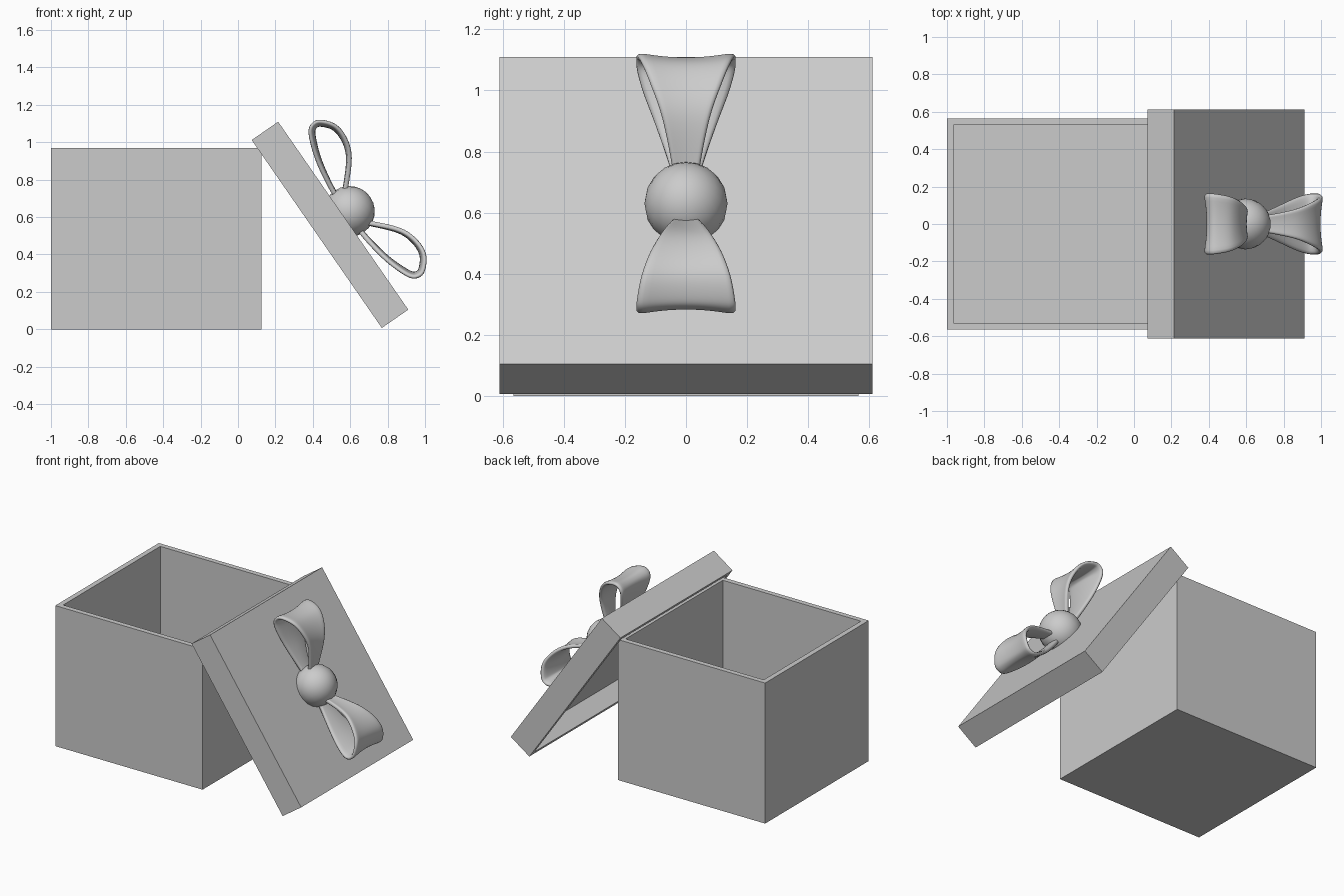
import bpy, bmesh, math
from mathutils import Matrix, Vector

if "Cube" in bpy.data.objects:
    bpy.data.objects.remove(bpy.data.objects["Cube"])

# Lid frame: local x runs down the slope, local z points out of the lid
LID = Matrix.Translation((0.5625, 0, 0.6075)) @ Matrix.Rotation(math.radians(55.3), 4, 'Y')


def add_object(name, bm, matrix=Matrix()):
    bmesh.ops.recalc_face_normals(bm, faces=bm.faces[:])
    mesh = bpy.data.meshes.new(name)
    bm.to_mesh(mesh)
    bm.free()
    obj = bpy.data.objects.new(name, mesh)
    obj.matrix_world = matrix
    bpy.context.collection.objects.link(obj)
    return obj


def tray(name, lo, hi, wall, floor, open_dir, matrix=Matrix()):
    """Hollow block, open on its +z or -z side."""
    lo, hi = Vector(lo), Vector(hi)
    bm = bmesh.new()
    bmesh.ops.create_cube(bm, size=1)
    for v in bm.verts:
        v.co = [(lo[i] + hi[i]) / 2 + v.co[i] * (hi[i] - lo[i]) for i in range(3)]
    bm.normal_update()
    face = max(bm.faces, key=lambda f: f.normal.z * open_dir)
    bmesh.ops.inset_region(bm, faces=[face], thickness=wall)
    inner = bmesh.ops.extrude_discrete_faces(bm, faces=[face])['faces'][0]
    depth = hi.z - lo.z - floor
    bmesh.ops.translate(bm, verts=inner.verts[:], vec=(0, 0, -open_dir * depth))
    return add_object(name, bm, matrix)


tray("box", (-1, -0.565, 0), (0.125, 0.565, 0.97), 0.05, 0.05, 1)
tray("lid", (-0.611, -0.611, -0.172), (0.611, 0.611, 0), 0.045, 0.05, -1, LID)

# Knot: ball sunk into the lid, trimmed just below its surface
bm = bmesh.new()
bmesh.ops.create_uvsphere(bm, u_segments=20, v_segments=12, radius=0.136)
bmesh.ops.translate(bm, verts=bm.verts[:], vec=(0, 0, 0.04))
cut = bmesh.ops.bisect_plane(bm, geom=bm.verts[:] + bm.edges[:] + bm.faces[:],
                             plane_co=(0, 0, -0.01), plane_no=(0, 0, -1), clear_outer=True)
bmesh.ops.contextual_create(bm, geom=[e for e in cut['geom_cut']
                                      if isinstance(e, bmesh.types.BMEdge)])
for f in bm.faces:
    f.smooth = len(f.verts) < 5
add_object("bow_knot", bm, LID)

# Ribbon loop: distance along lid, height above lid, half width
PATH = [(0.05, 0.02, 0.045), (0.14, 0.015, 0.05), (0.305, 0.038, 0.1),
        (0.42, 0.072, 0.143), (0.487, 0.106, 0.162), (0.508, 0.15, 0.164),
        (0.494, 0.196, 0.162), (0.425, 0.251, 0.146), (0.33, 0.257, 0.117),
        (0.226, 0.217, 0.08), (0.107, 0.108, 0.047), (0.05, 0.05, 0.04)]
THICK = 0.025


def smooth_path(points, steps):
    pts = [Vector(p) for p in points]
    pts = [2 * pts[0] - pts[1]] + pts + [2 * pts[-1] - pts[-2]]
    out = []
    for a, b, c, d in zip(pts, pts[1:], pts[2:], pts[3:]):
        for k in range(steps):
            t = k / steps
            out.append(0.5 * (2 * b + (c - a) * t + (2 * a - 5 * b + 4 * c - d) * t * t
                              + (3 * b - a - 3 * c + d) * t ** 3))
    return out


def ribbon_loop(name, side, across=8):
    path = smooth_path(PATH, 3)
    bm = bmesh.new()
    rows = []
    for i, p in enumerate(path):
        tan = path[min(i + 1, len(path) - 1)] - path[max(i - 1, 0)]
        out = Vector((tan.y, -tan.x)).normalized()
        row = []
        for j in range(across + 1):
            t = 2 * j / across - 1
            sink = THICK / 2 + 0.017 * (1 - t * t) * p.z / 0.162
            q = Vector((p.x, p.y)) - out * sink
            row.append(bm.verts.new((side * q.x, t * p.z, q.y)))
        rows.append(row)
    for r0, r1 in zip(rows, rows[1:]):
        for j in range(across):
            bm.faces.new((r0[j], r0[j + 1], r1[j + 1], r1[j])).smooth = True
    obj = add_object(name, bm, LID)
    solid = obj.modifiers.new("thickness", 'SOLIDIFY')
    solid.thickness = THICK
    solid.offset = 0
    sub = obj.modifiers.new("rounding", 'SUBSURF')
    sub.levels = sub.render_levels = 1


ribbon_loop("bow_loop_upper", -1)
ribbon_loop("bow_loop_lower", 1)
